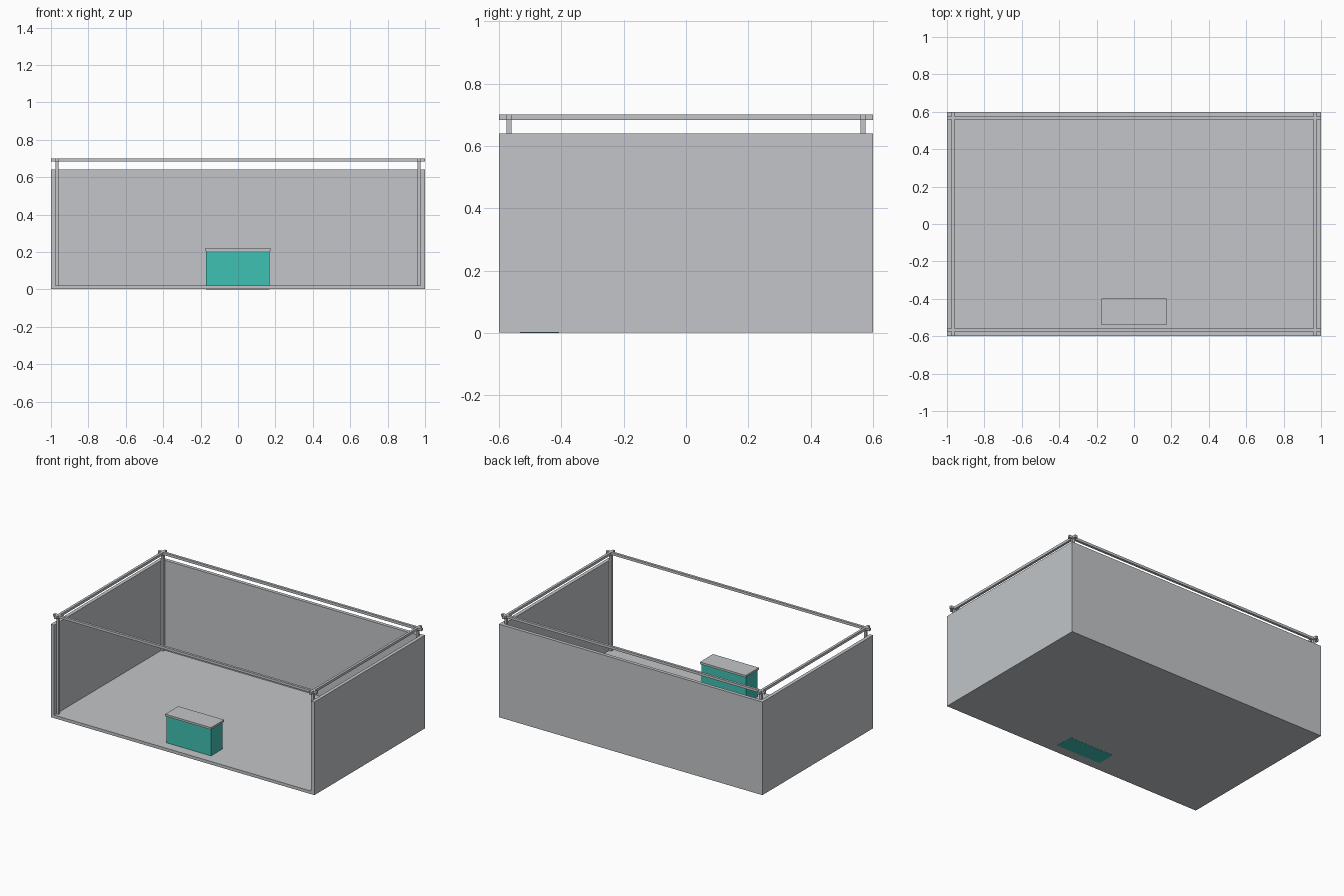
import bpy

if "Cube" in bpy.data.objects:
    bpy.data.objects.remove(bpy.data.objects["Cube"])


def material(name, rgb):
    m = bpy.data.materials.new(name)
    m.diffuse_color = (*rgb, 1)
    m.use_nodes = True
    m.node_tree.nodes["Principled BSDF"].inputs["Base Color"].default_value = m.diffuse_color
    return m


GREY = material("light grey", (0.54, 0.56, 0.58))
TEAL = material("teal", (0.051, 0.533, 0.445))


def box(name, x, y, z, mat=GREY):
    """Axis-aligned box from (min, max) ranges."""
    bpy.ops.mesh.primitive_cube_add(size=1)
    ob = bpy.context.object
    ob.name = name
    ob.location = [(r[0] + r[1]) / 2 for r in (x, y, z)]
    ob.scale = [r[1] - r[0] for r in (x, y, z)]
    bpy.ops.object.transform_apply(location=True, rotation=False, scale=True)
    ob.data.materials.append(mat)
    return ob


def span(sign, a, b):
    """Range a..b, mirrored when sign is negative."""
    return (a, b) if sign > 0 else (-b, -a)


X, Y = 1.0, 0.6            # half width and half depth
WALL, BAR = 0.024, 0.017   # wall and bar thickness
FLOOR, WALL_TOP, TOP = 0.022, 0.64, 0.70
xi, yi = X - WALL, Y - WALL

# Open-fronted booth shell
box("floor", (-xi, xi), (-Y, yi), (0.001, FLOOR))
box("back_wall", (-xi, xi), (yi, Y), (0.001, WALL_TOP))
for s, side in ((-1, "left"), (1, "right")):
    box(side + "_wall", span(s, xi, X), (-Y, Y), (0.001, WALL_TOP))

# Corner posts and crossing top rails
for sx, side in ((-1, "left"), (1, "right")):
    px = span(sx, xi - BAR, xi)
    for sy, end in ((-1, "front"), (1, "back")):
        box(f"{end}_{side}_post", px, span(sy, yi - BAR, yi), (FLOOR, TOP))
    box(side + "_rail", px, (-Y, Y), (TOP - BAR, TOP))
for sy, end in ((-1, "front"), (1, "back")):
    box(end + "_rail", (-X, X), span(sy, yi - BAR, yi), (TOP - BAR, TOP))

# Counter with overhanging top, its base passing through the floor
box("counter_body", (-0.17, 0.168), (-0.533, -0.407), (0, 0.206), TEAL)
box("counter_top", (-0.175, 0.173), (-0.54, -0.398), (0.206, 0.22))
